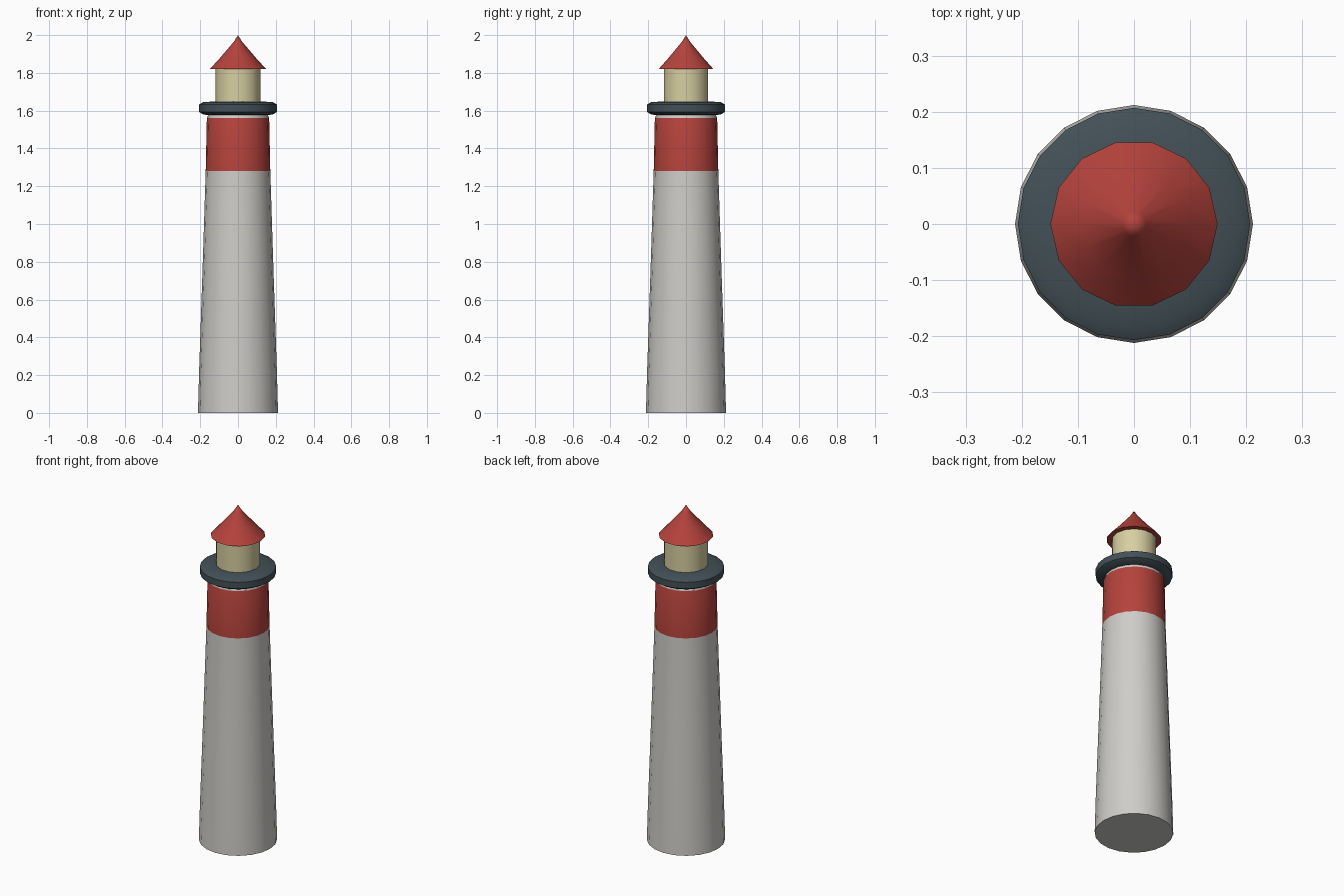
import bpy, bmesh, math

if "Cube" in bpy.data.objects:
    bpy.data.objects.remove(bpy.data.objects["Cube"])


def paint(name, rgb):
    m = bpy.data.materials.new(name)
    m.diffuse_color = (*rgb, 1)
    m.use_nodes = True
    m.node_tree.nodes["Principled BSDF"].inputs["Base Color"].default_value = m.diffuse_color
    return m


WHITE = paint("white_wall", (0.62, 0.61, 0.58))
RED = paint("red_paint", (0.46, 0.055, 0.045))
DARK = paint("dark_metal", (0.055, 0.08, 0.095))
CREAM = paint("cream_glass", (0.68, 0.62, 0.36))


def lathe(name, profile, sides, mats, band=None):
    """Revolve (radius, z) points about z; band = index of segment using mats[1]."""
    bm = bmesh.new()
    rings = []
    for r, z in profile:
        n = sides if r > 0 else 1
        rings.append([bm.verts.new((r * math.cos(2 * math.pi * i / sides),
                                    r * math.sin(2 * math.pi * i / sides), z))
                      for i in range(n)])
    for s, (a, b) in enumerate(zip(rings, rings[1:])):
        for i in range(sides):
            j = (i + 1) % sides
            if len(b) == 1:
                f = bm.faces.new((a[i], a[j], b[0]))
            else:
                f = bm.faces.new((a[i], a[j], b[j], b[i]))
            f.material_index = 1 if s == band else 0
    # close the open ends
    bm.faces.new(rings[0][::-1])
    if len(rings[-1]) > 1:
        bm.faces.new(rings[-1])
    bmesh.ops.recalc_face_normals(bm, faces=bm.faces)
    me = bpy.data.meshes.new(name)
    bm.to_mesh(me)
    bm.free()
    ob = bpy.data.objects.new(name, me)
    bpy.context.collection.objects.link(ob)
    for m in mats:
        me.materials.append(m)
    bpy.ops.object.select_all(action='DESELECT')
    ob.select_set(True)
    bpy.context.view_layer.objects.active = ob
    bpy.ops.object.shade_smooth_by_angle(angle=math.radians(40))
    return ob


# Tapered tower with the red band near the top
lathe("tower", [(0.212, 0), (0.206, 0.22), (0.188, 0.75), (0.171, 1.28),
                (0.165, 1.56), (0.155, 1.585)], 20, [WHITE, RED], band=3)

# Rounded gallery ring
lathe("gallery", [(0.145, 1.575), (0.185, 1.58), (0.207, 1.594), (0.207, 1.632),
                  (0.185, 1.645), (0.11, 1.65)], 20, [DARK])

# Lantern room
lathe("lantern_room", [(0.12, 1.64), (0.12, 1.825)], 14, [CREAM])

# Pointed roof
lathe("roof", [(0.149, 1.82), (0.097, 1.877), (0.022, 1.965), (0, 2.0)], 14, [RED])
